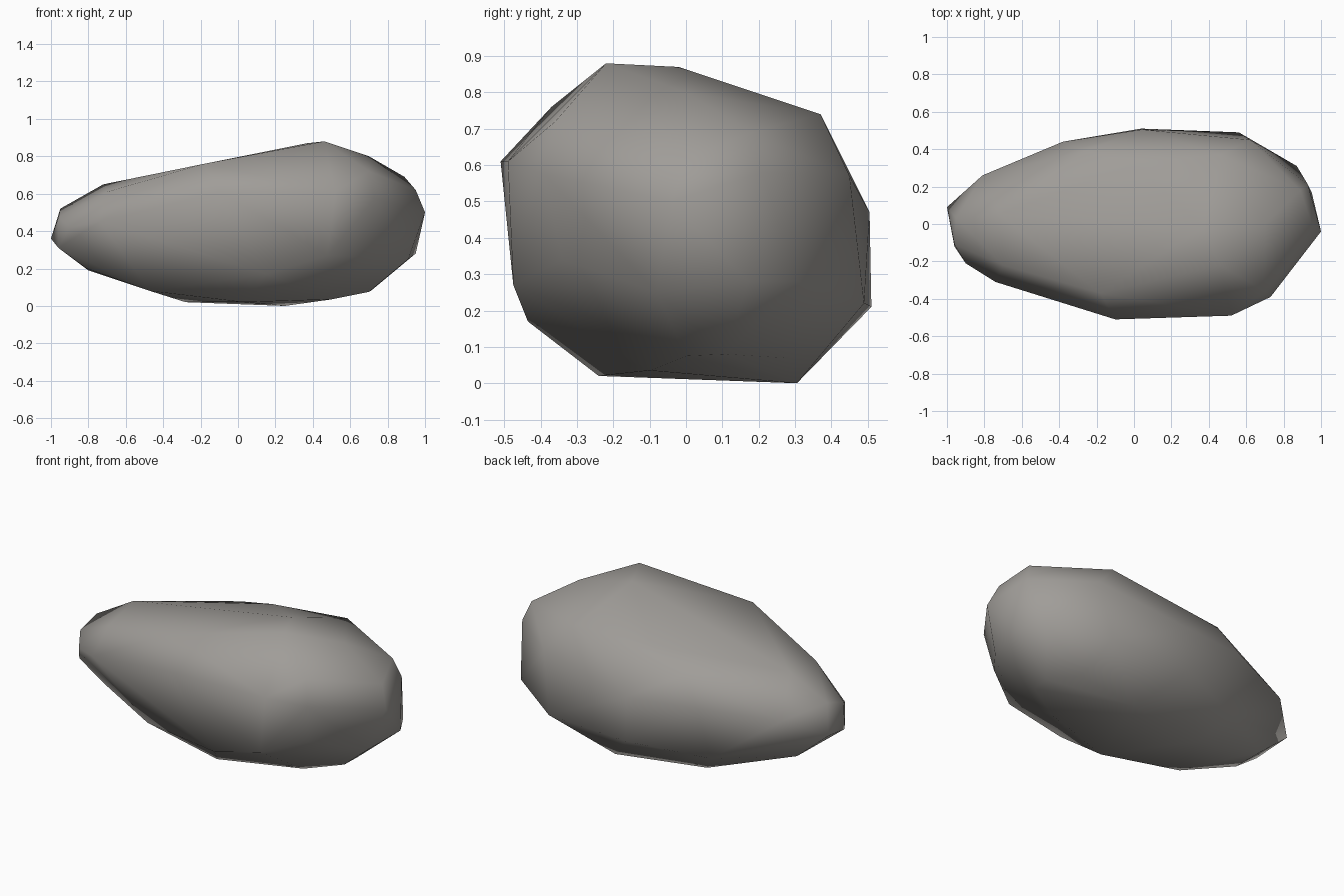
import bpy, bmesh

# corner points of the boulder, grouped by zone; the skin is their convex hull
left_tip = [(-1, .09, .36), (-.96, -.12, .31), (-.96, -.11, .475), (-.95, .03, .52),
            (-.9, -.21, .42), (-.81, .26, .46), (-.81, -.11, .2), (-.8, .1, .19),
            (-.74, -.31, .45), (-.72, .05, .65), (-.7, -.22, .61)]
belly = [(-.47, -.18, .08), (-.28, .2, .02), (.25, .305, 0), (.03, -.24, .02),
         (.5, -.1, .035), (.7, 0, .075), (.71, .11, .08), (.6, .27, .07),
         (-.4, .34, .16)]
sides = [(-.38, .44, .49), (.04, .505, .47), (.04, .51, .21), (.56, .49, .22),
         (.62, .45, .57), (-.1, -.51, .61), (.52, -.49, .61), (.48, -.475, .27),
         (.15, -.435, .17), (.73, -.39, .575), (.7, -.34, .34)]
crown = [(-.18, -.37, .76), (-.26, .39, .64), (0, .32, .72), (.46, -.22, .88),
         (.37, -.02, .87), (.46, .37, .74), (.7, 0, .8), (.7, -.36, .72)]
right_tip = [(.89, .18, .69), (.95, 0, .62), (.93, .21, .58), (1, -.04, .5),
             (.95, .17, .28), (.87, .31, .28), (.91, -.08, .25)]

bm = bmesh.new()
for p in left_tip + belly + sides + crown + right_tip:
    bm.verts.new(p)
bmesh.ops.convex_hull(bm, input=bm.verts[:])
bmesh.ops.delete(bm, geom=[v for v in bm.verts if not v.link_faces], context='VERTS')
bmesh.ops.recalc_face_normals(bm, faces=bm.faces[:])
for f in bm.faces:
    f.smooth = True

mesh = bpy.data.meshes.new("boulder")
bm.to_mesh(mesh)
bm.free()
stone = bpy.data.materials.new("warm grey stone")
stone.diffuse_color = (.35, .335, .315, 1)
mesh.materials.append(stone)
bpy.context.collection.objects.link(bpy.data.objects.new("boulder", mesh))
